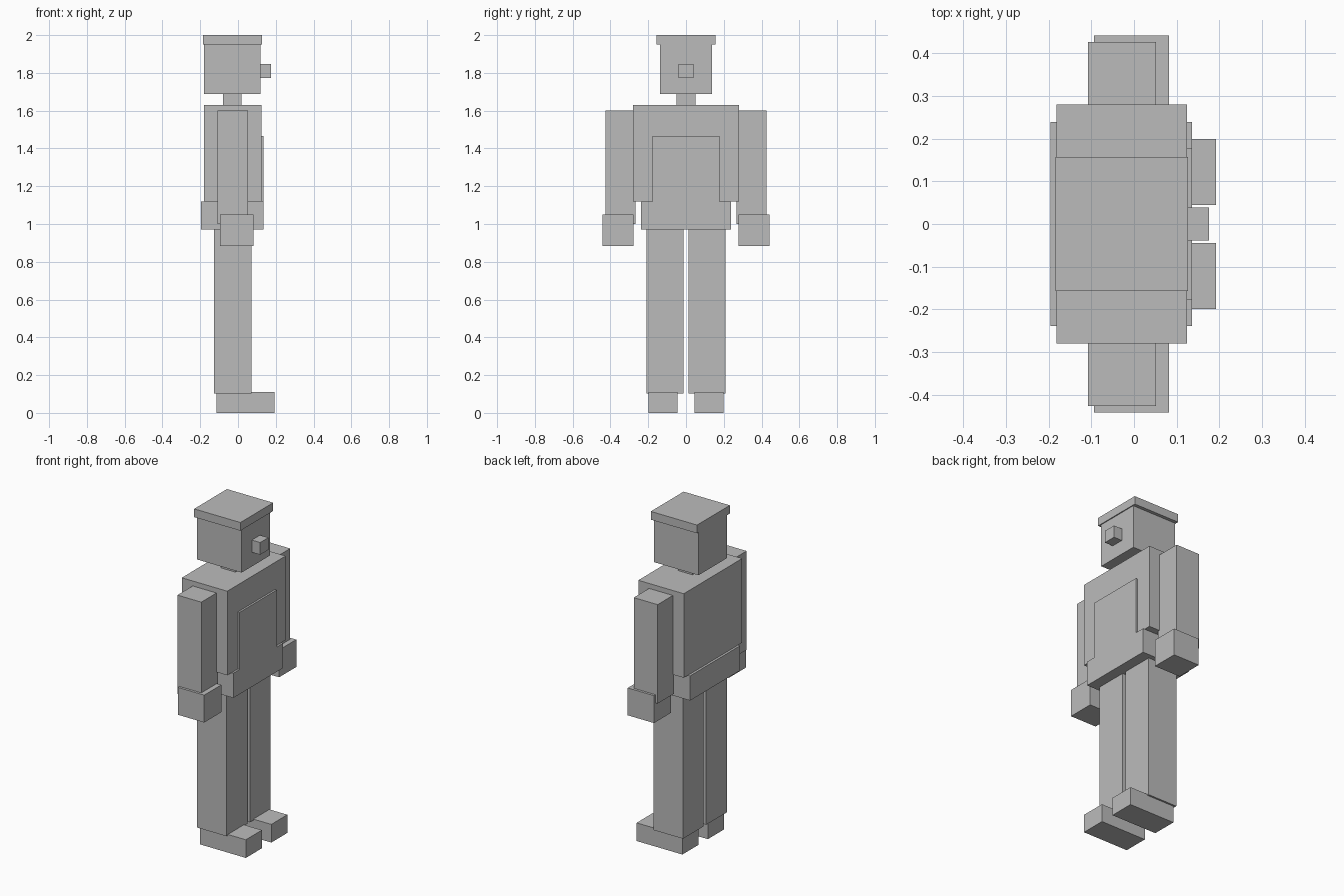
import bpy
import bmesh

if "Cube" in bpy.data.objects:
    bpy.data.objects.remove(bpy.data.objects["Cube"])

grey = bpy.data.materials.new("plain grey")
grey.diffuse_color = (0.5, 0.5, 0.5, 1)
grey.use_nodes = True
grey.node_tree.nodes["Principled BSDF"].inputs["Base Color"].default_value = grey.diffuse_color


def box(name, x, y, z):
    """Axis-aligned box from (min, max) ranges."""
    bm = bmesh.new()
    bmesh.ops.create_cube(bm, size=1)
    for v in bm.verts:
        v.co = [r[0] if c < 0 else r[1] for c, r in zip(v.co, (x, y, z))]
    mesh = bpy.data.meshes.new(name)
    bm.to_mesh(mesh)
    bm.free()
    mesh.materials.append(grey)
    obj = bpy.data.objects.new(name, mesh)
    bpy.context.collection.objects.link(obj)
    return obj


def centred(name, x, half_y, z):
    return box(name, x, (-half_y, half_y), z)


def pair(name, x, inner, outer, z):
    """Matching left and right parts, the figure faces +x."""
    box("left_" + name, x, (inner, outer), z)
    box("right_" + name, x, (-outer, -inner), z)


# Head
centred("hair_cap", (-0.184, 0.126), 0.157, (1.95, 2.0))
centred("head", (-0.18, 0.12), 0.137, (1.687, 1.95))
centred("nose", (0.12, 0.176), 0.039, (1.773, 1.847))
centred("neck", (-0.08, 0.018), 0.051, (1.63, 1.687))

# Torso with trousers and bib
centred("shirt", (-0.181, 0.124), 0.28, (1.12, 1.63))
centred("trouser_top", (-0.195, 0.136), 0.239, (0.97, 1.12))
centred("bib", (0.124, 0.136), 0.178, (1.12, 1.466))

# Limbs
pair("arm", (-0.108, 0.052), 0.268, 0.426, (1.0, 1.6))
pair("hand", (-0.094, 0.082), 0.277, 0.441, (0.884, 1.05))
pair("leg", (-0.127, 0.071), 0.012, 0.21, (0.103, 0.97))
pair("foot", (-0.115, 0.192), 0.045, 0.199, (0.0, 0.11))
